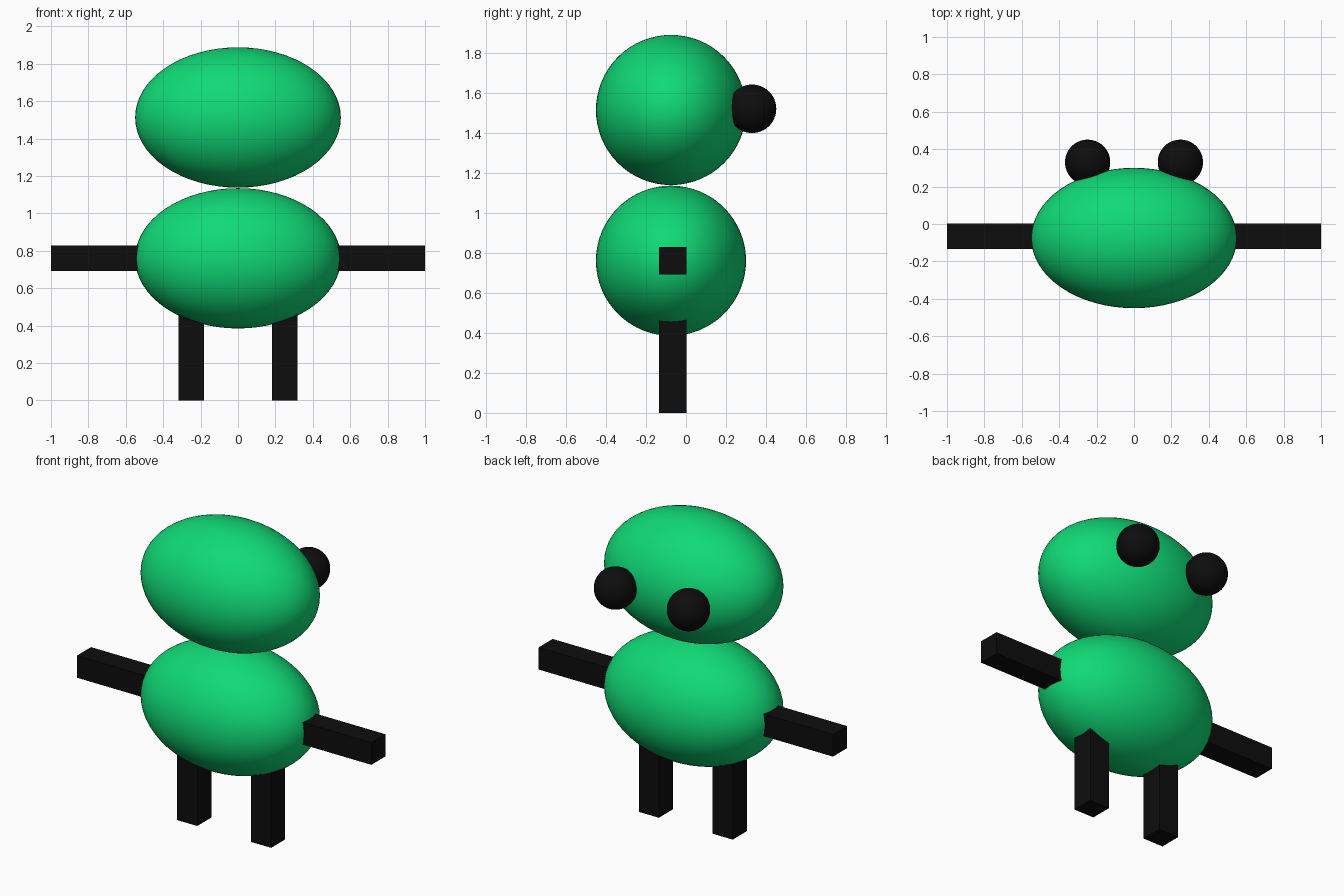
import bpy

default = bpy.data.objects.get("Cube")
if default:
    bpy.data.objects.remove(default, do_unlink=True)


def make_material(name, color):
    mat = bpy.data.materials.new(name)
    mat.use_nodes = True
    mat.diffuse_color = color
    bsdf = next(n for n in mat.node_tree.nodes if n.type == 'BSDF_PRINCIPLED')
    bsdf.inputs["Base Color"].default_value = color
    return mat


green = make_material("bright_green", (0.005, 0.7, 0.18, 1))
black = make_material("black", (0.004, 0.004, 0.004, 1))


def finish(name, mat, scale):
    obj = bpy.context.object
    obj.name = obj.data.name = name
    obj.scale = scale
    bpy.ops.object.transform_apply(location=False, rotation=False, scale=True)
    obj.data.materials.append(mat)
    return obj


def ellipsoid(name, center, radii, mat):
    bpy.ops.mesh.primitive_uv_sphere_add(segments=64, ring_count=32, radius=1, location=center)
    finish(name, mat, radii)
    bpy.ops.object.shade_smooth()


def box(name, center, size, mat):
    bpy.ops.mesh.primitive_cube_add(size=1, location=center)
    finish(name, mat, size)


DEPTH = -0.075    # centre line of the two large ellipsoids
LIMB_Y = -0.066   # centre line of the limbs
THICK = 0.136     # square limb section
BODY_Z = 0.76
HEAD_Z = 1.513

# Body and head
radii = (0.55, 0.375, 0.375)
ellipsoid("body", (0, DEPTH, BODY_Z), radii, green)
ellipsoid("head", (0, DEPTH, HEAD_Z), radii, green)

# Paired eyes, arms and legs
for side, s in (("left", 1), ("right", -1)):
    ellipsoid(side + "_eye", (s * 0.248, 0.33, HEAD_Z + 0.006), (0.121,) * 3, black)
    box(side + "_arm", (s * 0.75, LIMB_Y, BODY_Z), (0.5, THICK, THICK), black)
    box(side + "_leg", (s * 0.251, LIMB_Y, 0.25), (THICK, THICK, 0.5), black)
